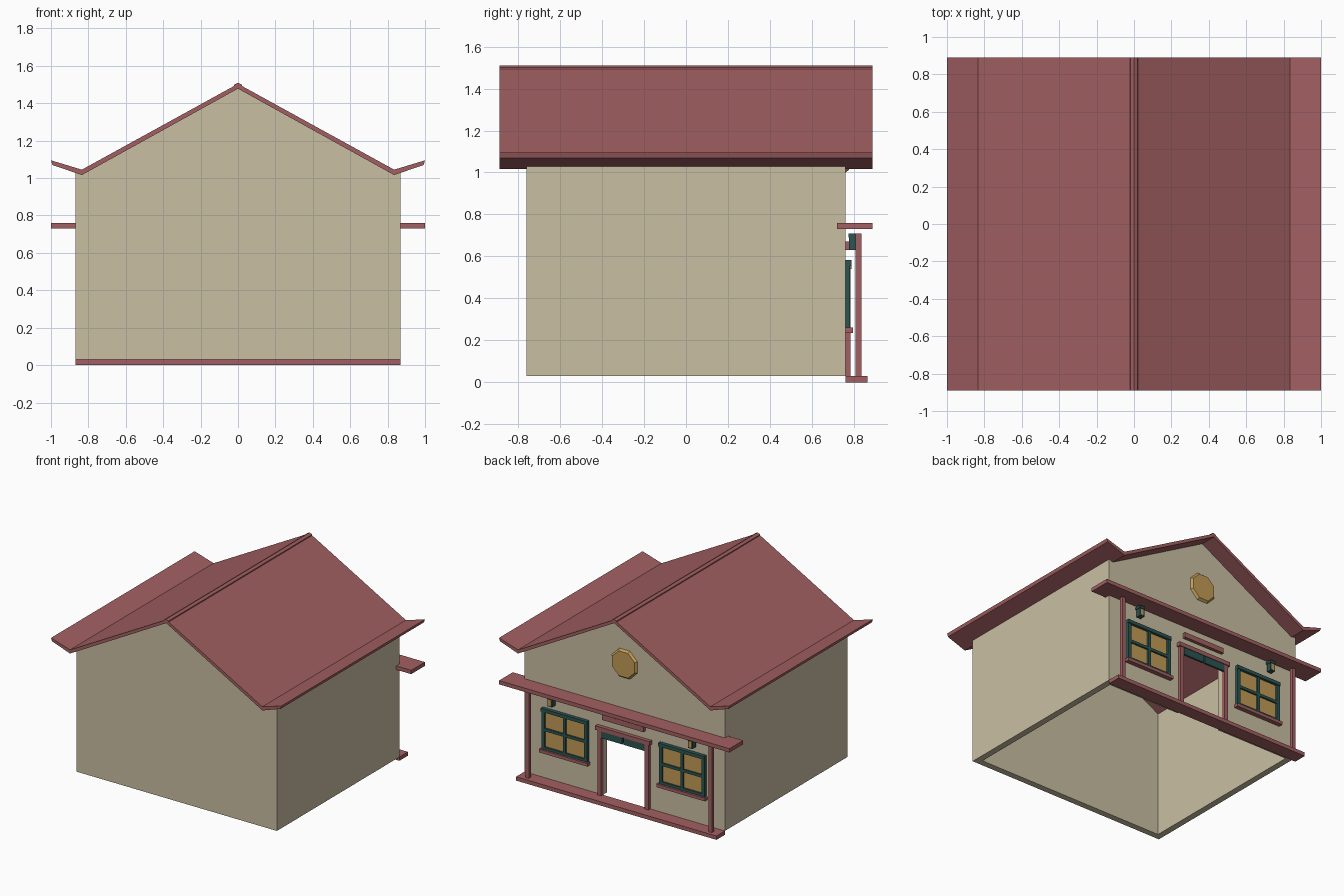
import bpy, bmesh, math

if "Cube" in bpy.data.objects:
    bpy.data.objects.remove(bpy.data.objects["Cube"])


def material(name, rgb):
    m = bpy.data.materials.new(name)
    m.diffuse_color = (*rgb, 1)
    m.use_nodes = True
    m.node_tree.nodes["Principled BSDF"].inputs["Base Color"].default_value = m.diffuse_color
    return m


RED = material("dusty_red", (0.36, 0.115, 0.122))
CREAM = material("cream_wall", (0.59, 0.52, 0.365))
TEAL = material("dark_teal", (0.025, 0.09, 0.085))
GOLD = material("warm_gold", (0.54, 0.335, 0.095))


def finish(name, bm, mat):
    bmesh.ops.recalc_face_normals(bm, faces=bm.faces)
    me = bpy.data.meshes.new(name)
    bm.to_mesh(me)
    bm.free()
    me.materials.append(mat)
    ob = bpy.data.objects.new(name, me)
    bpy.context.collection.objects.link(ob)
    return ob


def prism(name, pts, y0, y1, mat):
    """Extrude an xz outline along y."""
    bm = bmesh.new()
    f = bm.faces.new([bm.verts.new((x, y0, z)) for x, z in pts])
    ext = bmesh.ops.extrude_face_region(bm, geom=[f])["geom"]
    bmesh.ops.translate(bm, vec=(0, y1 - y0, 0),
                        verts=[v for v in ext if isinstance(v, bmesh.types.BMVert)])
    return finish(name, bm, mat)


def box(name, x0, x1, y0, y1, z0, z1, mat):
    return prism(name, [(x0, z0), (x1, z0), (x1, z1), (x0, z1)], y0, y1, mat)


# Walls: hollow shell, door notch in the +y wall
W, D, T = 0.87, 0.76, 0.05
box("plain_wall", -W, W, -D, -D + T, 0.03, 1.03, CREAM)
prism("door_wall", [(-W, 0.03), (-0.19, 0.03), (-0.19, 0.55), (0.19, 0.55), (0.19, 0.03),
                    (W, 0.03), (W, 1.03), (-W, 1.03)], D - T, D, CREAM)
for s in (-1, 1):
    box("side_wall", min(s * W, s * (W - T)), max(s * W, s * (W - T)), -D + T, D - T, 0.03, 1.03, CREAM)
    a, b = sorted((s * D, s * (D - T)))
    prism("gable_wall", [(-W, 1.03), (W, 1.03), (0.82, 1.035), (0, 1.488), (-0.82, 1.035)], a, b, CREAM)

# Roof with upturned eaves and a small ridge cap
top = [(1, 1.095), (0.835, 1.045), (0.02, 1.493), (0, 1.5)]
low = [(0, 1.478), (0.835, 1.016), (0.992, 1.07)]
right = top[:3]
outline = right + [(-x, z) for x, z in reversed(right)]
outline += [(-x, z) for x, z in reversed(low[1:])] + low
prism("roof", outline, -0.89, 0.89, RED)
prism("ridge_cap", [(-0.022, 1.487), (0, 1.478), (0.022, 1.487), (0.02, 1.5), (0, 1.51), (-0.02, 1.5)],
      -0.89, 0.89, RED)

# Porch
box("porch_step", -W, W, 0.76, 0.865, 0, 0.03, RED)
box("porch_awning", -1, 1, 0.72, 0.89, 0.73, 0.76, RED)
box("sign_board", -0.18, 0.18, 0.76, 0.785, 0.63, 0.67, RED)
box("door_lintel", -0.235, 0.235, 0.75, 0.79, 0.54, 0.572, RED)

for s in (-1, 1):
    def mbox(name, x0, x1, *rest):
        a, b = sorted((s * x0, s * x1))
        return box(name, a, b, *rest)

    mbox("porch_post", 0.78, 0.81, 0.808, 0.836, 0.03, 0.71, RED)
    mbox("door_post", 0.188, 0.222, 0.755, 0.783, 0.03, 0.54, RED)
    mbox("door_transom", 0.005, 0.188, 0.768, 0.785, 0.485, 0.54, TEAL)

    # Window: pane, frame bars, cross bars and sill
    c = 0.51
    mbox("window_pane", c - 0.185, c + 0.185, 0.76, 0.767, 0.26, 0.57, GOLD)
    for x, h in ((c - 0.185, 0.014), (c, 0.011), (c + 0.185, 0.014)):
        mbox("window_upright", x - h, x + h, 0.76, 0.782, 0.26, 0.575, TEAL)
    mbox("window_crossbar", c - 0.18, c + 0.18, 0.76, 0.78, 0.405, 0.427, TEAL)
    mbox("window_bottom_bar", c - 0.19, c + 0.19, 0.76, 0.78, 0.26, 0.28, TEAL)
    mbox("window_top_bar", c - 0.2, c + 0.2, 0.76, 0.788, 0.555, 0.582, TEAL)
    mbox("window_sill", c - 0.21, c + 0.21, 0.76, 0.795, 0.235, 0.26, RED)

    # Lantern with glowing panes
    mbox("lantern_body", 0.59, 0.63, 0.778, 0.818, 0.63, 0.69, TEAL)
    mbox("lantern_cap", 0.585, 0.635, 0.774, 0.822, 0.69, 0.71, TEAL)
    mbox("lantern_front_glow", 0.597, 0.623, 0.816, 0.82, 0.638, 0.685, GOLD)

# Gable medallion: shallow octagonal disc
bm = bmesh.new()
bmesh.ops.create_cone(bm, cap_ends=True, segments=8, radius1=0.122, radius2=0.105, depth=0.02)
ob = finish("gable_medallion", bm, GOLD)
ob.rotation_euler = (-math.pi / 2, math.radians(22.5), 0)
ob.location = (0, 0.767, 1.11)
